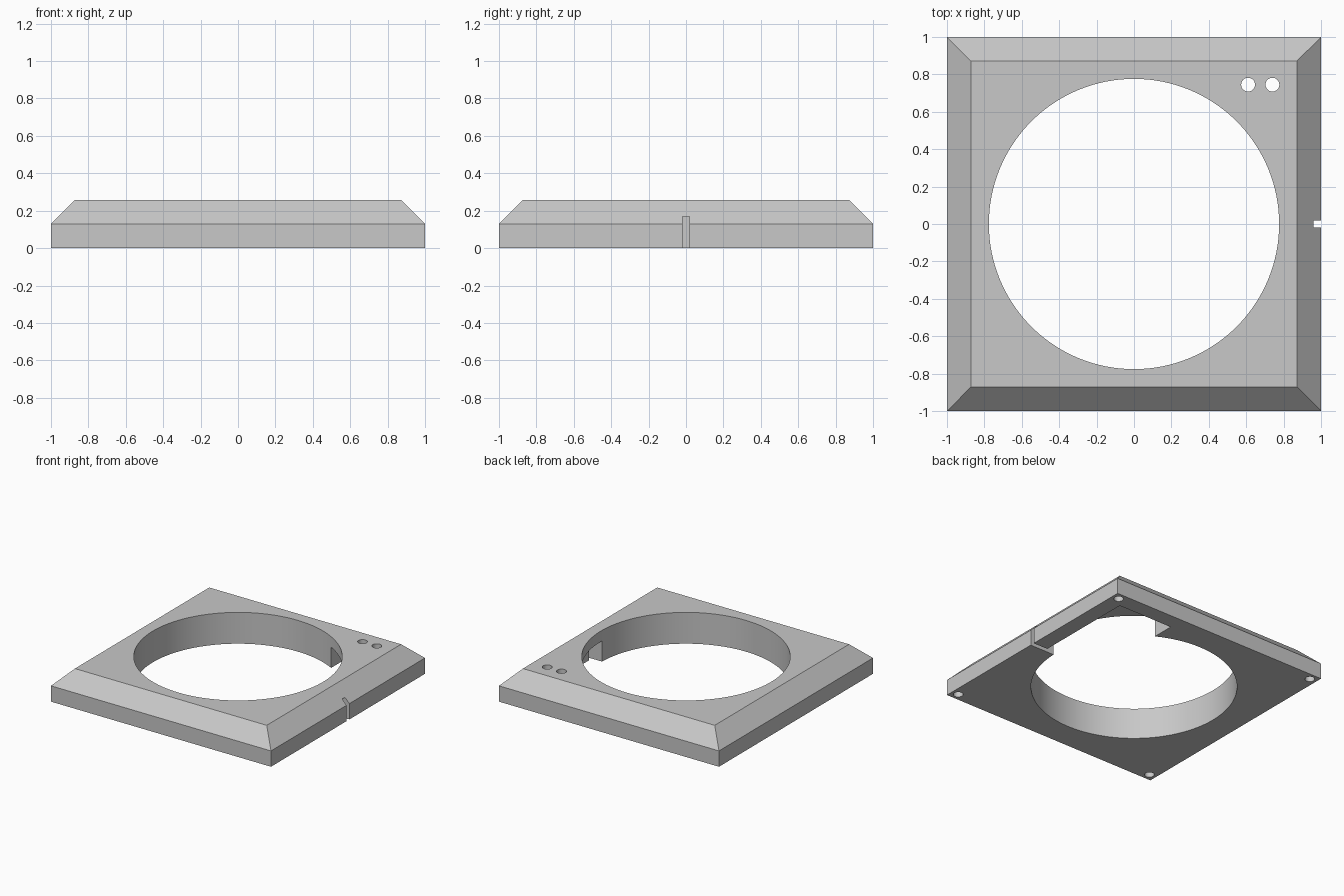
import bpy
import bmesh
from mathutils import Matrix, Vector

old = bpy.data.objects.get("Cube")
if old:
    bpy.data.objects.remove(old, do_unlink=True)

# Single plain grey
grey = bpy.data.materials.new("light_grey")
grey.use_nodes = True
colour = (0.58, 0.58, 0.58, 1)
grey.diffuse_color = colour
grey.node_tree.nodes["Principled BSDF"].inputs["Base Color"].default_value = colour


def make_object(name, bm):
    bmesh.ops.recalc_face_normals(bm, faces=bm.faces[:])
    mesh = bpy.data.meshes.new(name)
    bm.to_mesh(mesh)
    bm.free()
    mesh.materials.append(grey)
    obj = bpy.data.objects.new(name, mesh)
    bpy.context.collection.objects.link(obj)
    return obj


def box(name, low, high):
    low, high = Vector(low), Vector(high)
    bm = bmesh.new()
    bmesh.ops.create_cube(bm, size=1, matrix=Matrix.Translation((low + high) / 2)
                          @ Matrix.Diagonal((*(high - low), 1)))
    return make_object(name, bm)


def cylinder(name, x, y, radius, z0, z1, sides):
    bm = bmesh.new()
    bmesh.ops.create_cone(bm, cap_ends=True, segments=sides, radius1=radius,
                          radius2=radius, depth=z1 - z0,
                          matrix=Matrix.Translation((x, y, (z0 + z1) / 2)))
    return make_object(name, bm)


# Square plate with a bevelled upper rim
RIM_Z, TOP_Z, TOP_HALF = 0.13, 0.257, 0.872
bm = bmesh.new()
rings = []
for half, z in ((1, 0), (1, RIM_Z), (TOP_HALF, TOP_Z)):
    rings.append([bm.verts.new((sx * half, sy * half, z))
                  for sx, sy in ((-1, -1), (1, -1), (1, 1), (-1, 1))])
for lower, upper in zip(rings, rings[1:]):
    for i in range(4):
        j = (i + 1) % 4
        bm.faces.new((lower[i], lower[j], upper[j], upper[i]))
bm.faces.new(rings[0][::-1])
bm.faces.new(rings[-1])
frame = make_object("bevelled_frame", bm)

# Underside pocket, cable slot, central opening and small through holes
POCKET_Z = 0.17
cutters = [
    box("pocket_cutter", (0.368, -0.018, -0.1), (0.868, 0.868, POCKET_Z)),
    box("cable_slot_cutter", (0.8, -0.018, -0.1), (1.1, 0.018, POCKET_Z)),
    cylinder("opening_cutter", 0, 0, 0.776, -0.1, 0.4, 128),
]
for x in (0.61, 0.74):
    cutters.append(cylinder("indicator_hole_cutter", x, 0.745, 0.037, 0.1, 0.4, 32))

# Blind screw holes under the four corners
for sx in (-1, 1):
    for sy in (-1, 1):
        cutters.append(cylinder("screw_hole_cutter", sx * 0.94, sy * 0.94,
                                0.037, -0.1, 0.08, 32))

bpy.ops.object.select_all(action="DESELECT")
bpy.context.view_layer.objects.active = frame
frame.select_set(True)
for cutter in cutters:
    cutter.hide_render = True
    mod = frame.modifiers.new(cutter.name, "BOOLEAN")
    mod.operation = "DIFFERENCE"
    mod.solver = "EXACT"
    mod.object = cutter
    bpy.ops.object.modifier_apply(modifier=mod.name)
    bpy.data.objects.remove(cutter, do_unlink=True)

bpy.ops.object.shade_smooth_by_angle()
